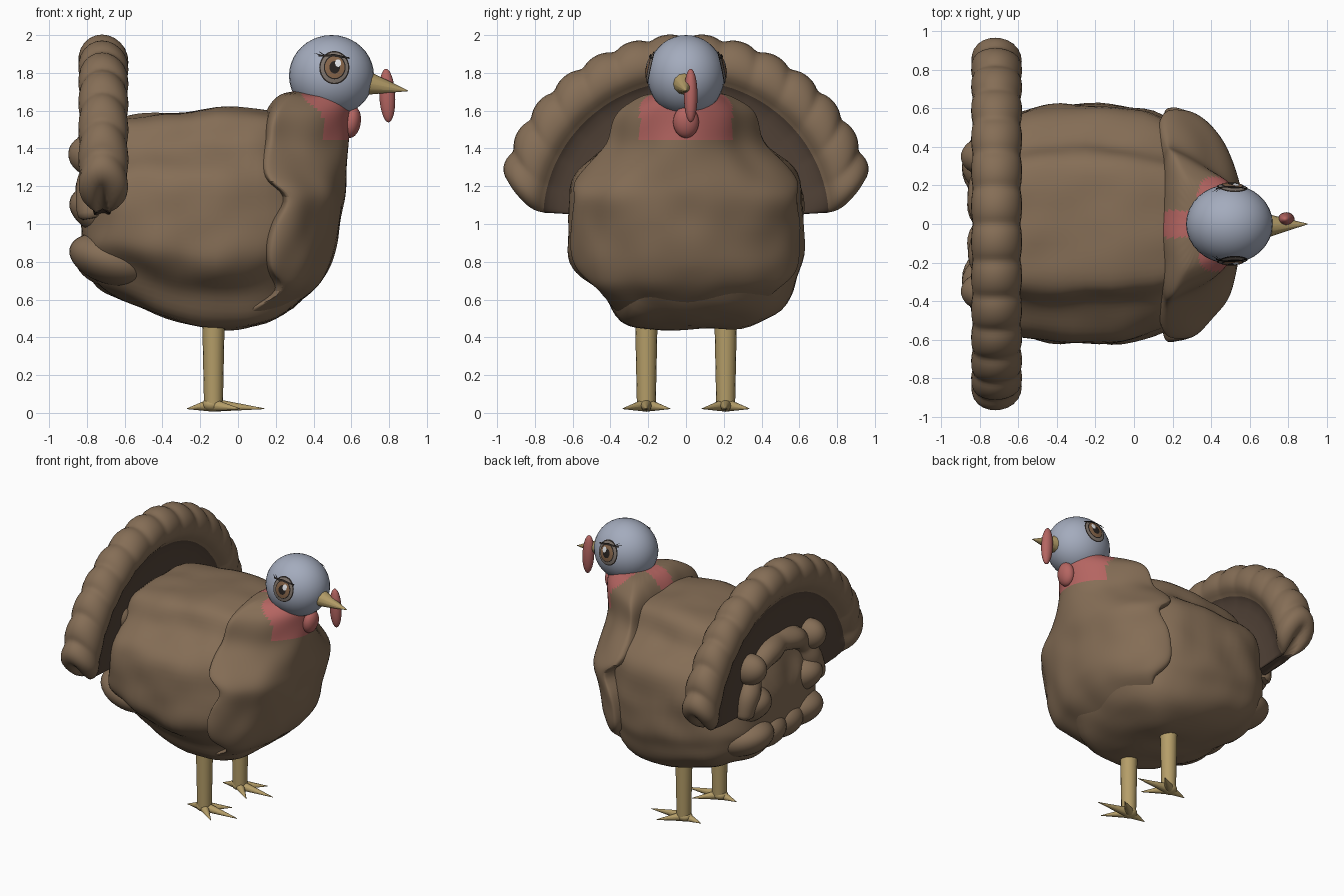
import bpy, bmesh, math
from mathutils import Vector, Matrix, noise

cube = bpy.data.objects.get("Cube")
if cube:
    bpy.data.objects.remove(cube, do_unlink=True)


def material(name, r, g, b):
    m = bpy.data.materials.new(name)
    m.use_nodes = True
    m.diffuse_color = (r, g, b, 1)
    bsdf = m.node_tree.nodes["Principled BSDF"]
    bsdf.inputs["Base Color"].default_value = (r, g, b, 1)
    bsdf.inputs["Roughness"].default_value = 0.8
    return m


BROWN = material("feather brown", 0.235, 0.155, 0.093)
DARK = material("dark feather brown", 0.085, 0.056, 0.039)
BLUE = material("blue grey skin", 0.37, 0.41, 0.51)
RED = material("red skin", 0.46, 0.13, 0.12)
YELLOW = material("horn yellow", 0.46, 0.34, 0.14)
BLACK = material("lash black", 0.02, 0.016, 0.014)
LID = material("eyelid taupe", 0.2, 0.165, 0.14)
IRIS = material("iris brown", 0.23, 0.125, 0.065)
WHITE = material("eye highlight", 0.75, 0.77, 0.8)


def finish(name, bm, mats, angle=60):
    bmesh.ops.recalc_face_normals(bm, faces=bm.faces)
    mesh = bpy.data.meshes.new(name)
    bm.to_mesh(mesh)
    bm.free()
    for m in mats:
        mesh.materials.append(m)
    ob = bpy.data.objects.new(name, mesh)
    bpy.context.collection.objects.link(ob)
    bpy.ops.object.select_all(action='DESELECT')
    ob.select_set(True)
    bpy.context.view_layer.objects.active = ob
    bpy.ops.object.shade_smooth_by_angle(angle=math.radians(angle))
    return ob


def loft(name, rings, mats, levels=2, lump=0.0, rule=None):
    """Skin closed rings, smooth them, add soft lumps and colour by rule."""
    bm = bmesh.new()
    rows = [[bm.verts.new(p) for p in ring] for ring in rings]
    n = len(rows[0])
    for a, b in zip(rows, rows[1:]):
        for i in range(n):
            bm.faces.new((a[i], a[(i + 1) % n], b[(i + 1) % n], b[i]))
    bm.faces.new(rows[0])
    bm.faces.new(rows[-1])
    ob = finish(name, bm, mats, 80)
    mod = ob.modifiers.new("smooth", 'SUBSURF')
    mod.levels = levels
    bpy.ops.object.modifier_apply(modifier=mod.name)
    for v in ob.data.vertices:
        v.co += v.normal * lump * noise.noise(v.co * 5)
    for f in ob.data.polygons:
        f.use_smooth = True
        f.material_index = rule(f.center) if rule else 0


def ball(name, centre, radii, mat, tilt=0.0):
    bm = bmesh.new()
    m = Matrix.Translation(centre) @ Matrix.Rotation(tilt, 4, 'Y') @ Matrix.Diagonal((*radii, 1))
    bmesh.ops.create_uvsphere(bm, u_segments=32, v_segments=20, radius=1, matrix=m)
    finish(name, bm, [mat])


def cone(bm, start, end, r1, r2, sides=12):
    start, end = Vector(start), Vector(end)
    d = end - start
    m = Matrix.Translation((start + end) / 2) @ d.to_track_quat('Z', 'Y').to_matrix().to_4x4()
    bmesh.ops.create_cone(bm, cap_ends=True, segments=sides, radius1=r1, radius2=r2,
                          depth=d.length, matrix=m)


# Body: cross-section with folded wings (one wing hangs lower), scaled along the length
upper = [(.35, 1), (.6, .93), (.65, .68), (.82, .55), (1.02, .37), (1.02, 0), (1.02, -.2)]
low_wing = [(1.03, -.42), (.95, -.58), (.92, -.8), (.68, -1.01), (.3, -1.02)]
high_wing = [(1.03, -.42), (.88, -.58), (.7, -.72), (.58, -1), (.3, -1.02)]
section = ([(0, 1)] + upper + low_wing + [(0, -1.02)]
           + [(-w, h) for w, h in (upper + high_wing)[::-1]])
stations = [(-.83, .88, 1.15, .28), (-.78, .7, 1.27, .42), (-.7, .65, 1.53, .52),
            (-.58, .595, 1.58, .58), (-.4, .52, 1.585, .61), (-.1, .45, 1.615, .61),
            (.1, .46, 1.62, .575), (.3, .55, 1.56, .47), (.44, .74, 1.4, .32),
            (.5, .95, 1.2, .12)]
loft("body", [[(x, w * s, (lo + hi) / 2 + (hi - lo) / 2 * h) for s, h in section]
              for x, lo, hi, w in stations], [BROWN], lump=.02)

# Breast, scalloped shoulder cape and neck: D-shaped rings going up
levels = [(.47, -.05, .1, .24), (.55, .08, .28, .39), (.65, .28, .41, .47), (.72, .19, .47, .57),
          (.8, .17, .51, .61), (.92, .18, .535, .615), (1.04, .22, .55, .615),
          (1.15, .3, .57, .59), (1.22, .16, .575, .615), (1.32, .15, .585, .52),
          (1.42, .18, .59, .41), (1.52, .18, .6, .4), (1.6, .21, .61, .37),
          (1.66, .25, .61, .27), (1.7, .31, .59, .19)]
rings = []
for z, back, front, w in levels:
    power = 1.2 + min(.7, max(0, z - 1.2) * 3)
    ring = []
    for i in range(24):
        c, s = math.cos(math.tau * i / 24), math.sin(math.tau * i / 24)
        x = back + (front - back) * c ** power if c > .01 else back + .06 * c
        ring.append((x, w * s, z))
    rings.append(ring)


def neck_rule(c):
    throat = c.z > 1.45 and c.x > .42 - max(0, c.z - 1.57) * .7 and abs(c.y) < .245
    nape = c.z > 1.59 and c.x < .36 and abs(c.y) < .07
    return int(throat or nape)


loft("breast_and_neck", rings, [BROWN, RED], lump=.015, rule=neck_rule)

# Tail fan: padded scalloped rim around a thin dark web, rounded off at both tips
profile = [(.2, -.68), (.5, -.68), (.7, -.67), (.76, -.64), (.8, -.59), (.86, -.575), (.94, -.59),
           (1, -.65), (1.02, -.72), (1, -.79), (.94, -.84), (.86, -.85), (.8, -.83),
           (.76, -.79), (.7, -.77), (.5, -.76), (.2, -.76)]
LOBES, STEPS = 14, 6
TOTAL = LOBES * STEPS
fan = []
for k in range(TOTAL + 1):
    t = k / TOTAL
    s = abs(math.sin(math.pi * LOBES * t)) ** .7
    end = min(1, min(k, TOTAL - k) / 4)
    tip = max(.2, math.sqrt(1 - (1 - end) ** 2))
    ring = []
    for r, x in profile:
        start = 2 + max(0, r - .75) ** 2 * 130
        a = math.radians(start + (180 - 2 * start) * t)
        if r > .77:
            r = .77 + (r - .77) * (.88 + .12 * s) * (.65 + .35 * tip)
        if r > .75:
            x = -.715 + (x + .715) * (.92 + .08 * s) * tip
        ring.append((x, r * math.cos(a), 1.02 + r * .975 * math.sin(a)))
    fan.append(ring)
loft("tail_fan", fan, [BROWN, DARK], levels=1,
     rule=lambda c: int(math.hypot(c.y, (c.z - 1.02) / .975) < .758))

# Lumpy arch of covert feathers behind the fan, round a hollow
arch = []
for k in range(37):
    a = math.pi * k / 36
    thick = .075 + .02 * abs(math.sin(4 * a))
    ring = []
    for i in range(10):
        b = math.tau * i / 10
        r = .41 + thick * math.cos(b)
        ring.append((-.765 + thick * math.sin(b), r * math.cos(a), 1.02 + r * math.sin(a)))
    arch.append(ring)
loft("covert_arch", arch, [BROWN], levels=1, lump=.03)

# Feather tufts sweeping out behind the tail
tufts = [(-.77, .35, 1.36, .13, .1, .11), (-.66, .3, 1.06, .24, .17, .14),
         (-.67, .29, .81, .23, .2, .13), (-.69, .1, .8, .18, .17, .13)]
for i, (x, y, z, rx, ry, rz) in enumerate(tufts):
    for side, tag in ((-1, "front_side"), (1, "back_side")):
        ball(f"{tag}_rear_tuft_{i}", (x, y * side, z), (rx, ry, rz), BROWN, .3)

# Head, wattle and snood
HEAD, RAD = Vector((.495, 0, 1.785)), Vector((.225, .205, .215))
ball("head", HEAD, RAD, BLUE)
ball("wattle", (.6, 0, 1.54), (.05, .068, .085), RED, .15)
ball("snood", (.79, .025, 1.68), (.042, .036, .142), RED, -.05)

# Beak
bm = bmesh.new()
cone(bm, (.66, -.01, 1.75), (.9, 0, 1.705), .07, .002)
finish("beak", bm, [YELLOW])


# Eyes: thin patches laid on the curve of the head
def on_head(x, z, side, lift):
    u, w = (x - HEAD.x) / RAD.x, (z - HEAD.z) / RAD.z
    return (x, side * (RAD.y * math.sqrt(max(0, 1 - u * u - w * w)) + lift), z)


def patch(name, x, z, rx, rz, side, lift, mat, rows=5, n=28):
    bm = bmesh.new()
    mid = bm.verts.new(on_head(x, z, side, lift))
    prev = None
    for k in range(1, rows + 1):
        f = k / rows
        ring = [bm.verts.new(on_head(x + rx * f * math.cos(math.tau * i / n),
                                     z + rz * f * math.sin(math.tau * i / n), side, lift))
                for i in range(n)]
        for i in range(n):
            j = (i + 1) % n
            bm.faces.new((prev[i], prev[j], ring[j], ring[i]) if prev else (mid, ring[j], ring[i]))
        prev = ring
    finish(name, bm, [mat])


def stroke(bm, start, end, w1, w2, side, n=8):
    (x1, z1), (x2, z2) = start, end
    prev = None
    for i in range(n + 1):
        t = i / n
        x, z, w = x1 + (x2 - x1) * t, z1 + (z2 - z1) * t, (w1 + (w2 - w1) * t) / 2
        pair = [bm.verts.new(on_head(x, z + d, side, .016)) for d in (-w, w)]
        if prev:
            bm.faces.new((prev[0], prev[1], pair[1], pair[0]))
        prev = pair


for side, tag in ((-1, "front_side"), (1, "back_side")):
    for part, x, z, rx, rz, lift, mat in (
            ("outline", .51, 1.828, .08, .088, .004, BLACK),
            ("eyelid", .51, 1.828, .073, .081, .006, LID),
            ("iris_rim", .512, 1.83, .058, .064, .008, BLACK),
            ("iris", .512, 1.83, .052, .058, .010, IRIS),
            ("pupil", .512, 1.83, .028, .033, .012, BLACK),
            ("highlight", .53, 1.852, .016, .02, .014, WHITE)):
        patch(f"{tag}_eye_{part}", x, z, rx, rz, side, lift, mat)
    bm = bmesh.new()
    for root, tip, w1, w2 in (((.425, 1.89), (.51, 1.893), .008, .014),
                              ((.51, 1.893), (.59, 1.878), .014, .008),
                              ((.45, 1.89), (.405, 1.905), .008, .001),
                              ((.46, 1.892), (.425, 1.915), .008, .001)):
        stroke(bm, root, tip, w1, w2, side)
    finish(f"{tag}_eyelashes", bm, [BLACK])

    # Leg with three front toes and a hind toe
    y = .21 * side
    bm = bmesh.new()
    cone(bm, (-.13, y, .04), (-.13, y, .52), .05, .06, 16)
    finish(f"{tag}_leg", bm, [YELLOW])
    bm = bmesh.new()
    for yaw, length in ((0, .28), (40, .195), (-40, .195), (180, .13)):
        c, s = math.cos(math.radians(yaw)), math.sin(math.radians(yaw))
        cone(bm, (-.14, y, .042), (-.14 + c * length, y + s * length, .022), .036, .002)
    finish(f"{tag}_toes", bm, [YELLOW])
    ball(f"{tag}_ankle", (-.135, y, .044), (.055, .05, .038), YELLOW)
